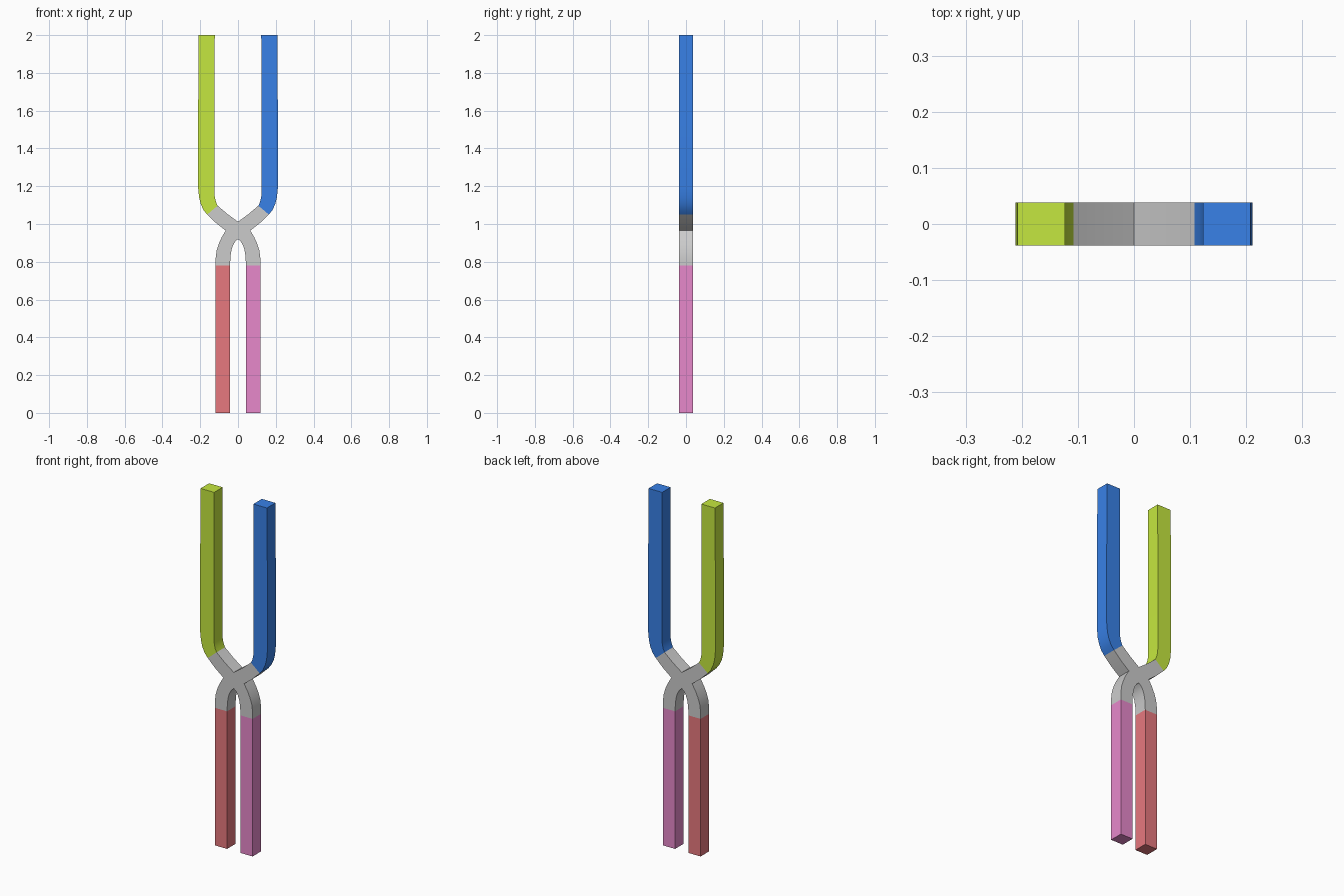
import bpy, bmesh, math

if "Cube" in bpy.data.objects:
    bpy.data.objects.remove(bpy.data.objects["Cube"])

HALF = 0.038  # half thickness in y


def material(name, rgb):
    m = bpy.data.materials.new(name)
    m.diffuse_color = (*rgb, 1)
    m.use_nodes = True
    m.node_tree.nodes["Principled BSDF"].inputs["Base Color"].default_value = m.diffuse_color
    return m


def plate(name, outline, mat=None):
    """Extrude a closed x/z outline through the thickness of the tool."""
    bm = bmesh.new()
    face = bm.faces.new([bm.verts.new((x, -HALF, z)) for x, z in outline])
    ext = bmesh.ops.extrude_face_region(bm, geom=[face])
    moved = [g for g in ext["geom"] if isinstance(g, bmesh.types.BMVert)]
    bmesh.ops.translate(bm, verts=moved, vec=(0, 2 * HALF, 0))
    bmesh.ops.recalc_face_normals(bm, faces=bm.faces)
    mesh = bpy.data.meshes.new(name)
    bm.to_mesh(mesh)
    bm.free()
    obj = bpy.data.objects.new(name, mesh)
    bpy.context.collection.objects.link(obj)
    if mat:
        mesh.materials.append(mat)
    bpy.ops.object.select_all(action="DESELECT")
    obj.select_set(True)
    bpy.context.view_layer.objects.active = obj
    bpy.ops.object.shade_smooth_by_angle(angle=math.radians(30))
    return obj


def flip(points):
    return [(-x, z) for x, z in points]


# Crossing: right half outline from bottom notch round to top notch
half = [(0, 0.92), (0.012, 0.91), (0.024, 0.893), (0.034, 0.865), (0.04, 0.83), (0.042, 0.78),
        (0.118, 0.78), (0.118, 0.82), (0.113, 0.86), (0.102, 0.895), (0.086, 0.93), (0.065, 0.965),
        (0.115, 1.004), (0.163, 1.05),
        (0.108, 1.097), (0.055, 1.052), (0, 1.012)]
plate("crossing", half + flip(half[-2:0:-1]))

# Bent upper arms and straight lower arms, mirrored left and right
upper = [(0.163, 1.05), (0.182, 1.073), (0.197, 1.105), (0.206, 1.14), (0.211, 1.19),
         (0.211, 1.58), (0.208, 2.0), (0.123, 2.0),
         (0.125, 1.58), (0.125, 1.18), (0.123, 1.145), (0.117, 1.117), (0.108, 1.097)]
lower = [(0.042, 0.0), (0.118, 0.0), (0.118, 0.78), (0.042, 0.78)]

parts = [("upper_arm", upper, (0.56, 0.80, 0.05), (0.04, 0.22, 0.80)),
         ("lower_arm", lower, (0.80, 0.19, 0.21), (0.80, 0.25, 0.60))]
for name, shape, left_rgb, right_rgb in parts:
    plate(name + "_left", flip(shape), material(name + "_left_paint", left_rgb))
    plate(name + "_right", shape, material(name + "_right_paint", right_rgb))
